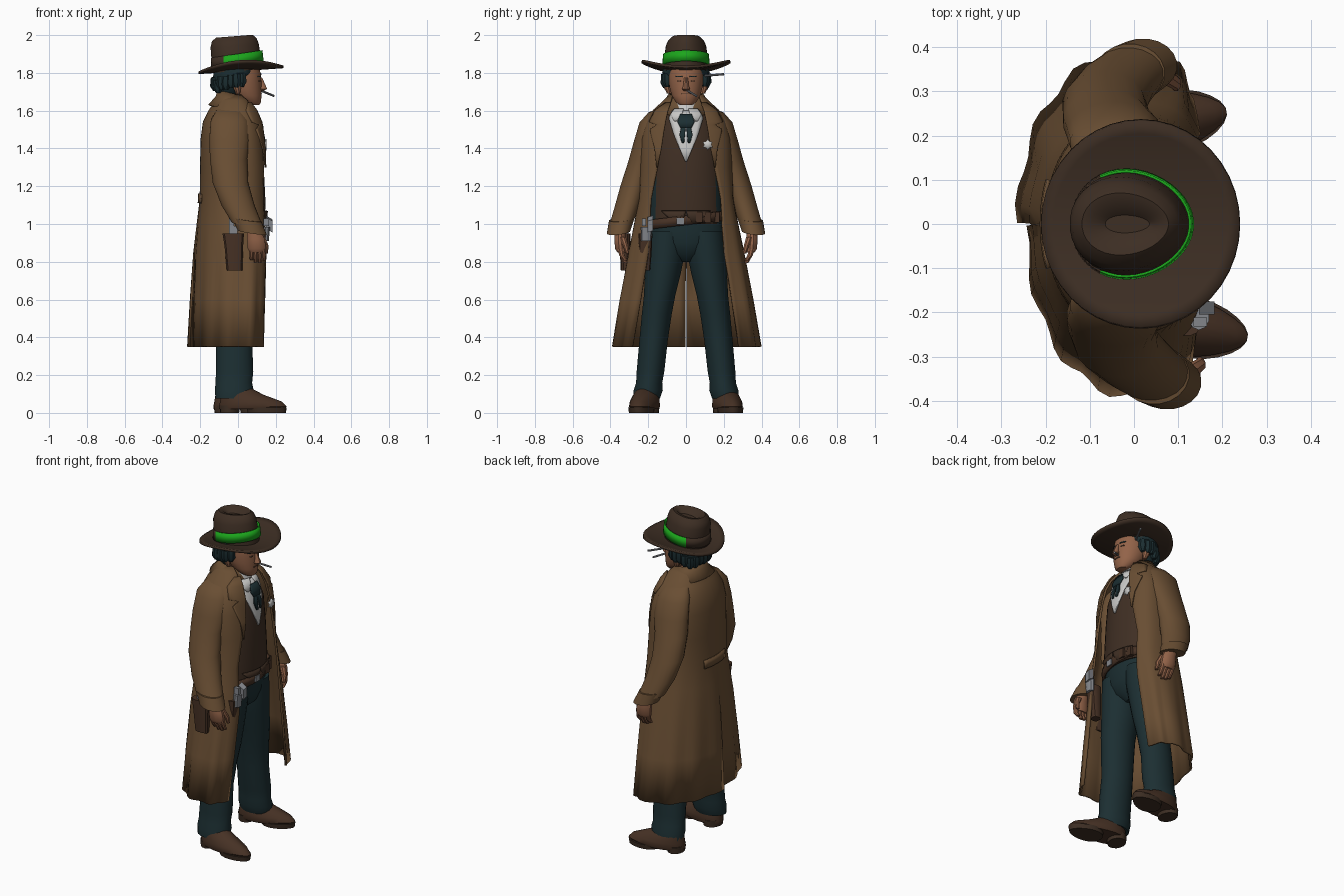
import bpy, bmesh, math, random
from mathutils import Vector

random.seed(4)
sin, cos, pi = math.sin, math.cos, math.pi


def material(name, r, g, b):
    m = bpy.data.materials.new(name)
    m.diffuse_color = (r, g, b, 1)
    return m


COAT = material("tan coat", .141, .076, .033)
VEST = material("brown vest", .050, .028, .017)
TEAL = material("dark teal cloth", .0116, .028, .032)
HAT = material("hat brown", .046, .027, .017)
LEATHER = material("leather", .062, .031, .018)
SKIN = material("skin", .29, .125, .066)
GREEN = material("green band", .0116, .38, .0116)
WHITE = material("white cloth", .58, .58, .57)
SILVER = material("silver", .23, .24, .26)


def make(name, verts, faces, mat, thick=0, rule=None, mat2=None):
    bm = bmesh.new()
    vs = [bm.verts.new(v) for v in verts]
    for f in faces:
        bm.faces.new([vs[i] for i in f])
    bmesh.ops.recalc_face_normals(bm, faces=bm.faces)
    me = bpy.data.meshes.new(name)
    me.materials.append(mat)
    if rule:
        me.materials.append(mat2)
        for f in bm.faces:
            f.material_index = int(rule(f.calc_center_median()))
    bm.to_mesh(me)
    bm.free()
    ob = bpy.data.objects.new(name, me)
    bpy.context.collection.objects.link(ob)
    if thick:
        mod = ob.modifiers.new("thickness", 'SOLIDIFY')
        mod.thickness, mod.offset = thick, 0
    return ob


def power(v, e):
    return math.copysign(abs(v) ** e, v)


def loft(name, rings, mat, n=20, tilt=(0, 0), taper=0, e=(1, 1), cap=True, **kw):
    """Stack of rings (x, y, z, rx, ry); tilt shears z, taper narrows +x."""
    verts, faces = [], []
    for x, y, z, rx, ry in rings:
        for i in range(n):
            a = 2 * pi * (i + .5) / n
            dx = rx * power(cos(a), e[0])
            dy = ry * power(sin(a), e[1]) * (1 - taper * cos(a))
            verts.append((x + dx, y + dy, z + tilt[0] * dx + tilt[1] * dy))
    for j in range(len(rings) - 1):
        for i in range(n):
            k = (i + 1) % n
            faces.append((j * n + i, j * n + k, j * n + n + k, j * n + n + i))
    if cap:
        faces += [tuple(range(n)), tuple(range(len(verts) - n, len(verts)))]
    return make(name, verts, faces, mat, **kw)


def box(name, x, y, z, sx, sy, sz, mat, tilt=(0, 0)):
    r = 2 ** .5 / 2
    return loft(name, [(x, y, z - sz / 2, sx * r, sy * r), (x, y, z + sz / 2, sx * r, sy * r)], mat, 4, tilt)


def surface(rings, y, z, e, side=1):
    """x of a loft's front (or back) at the given y and z."""
    for a, b in zip(rings, rings[1:]):
        if z <= b[2]:
            break
    t = min(1, max(0, (z - a[2]) / (b[2] - a[2])))
    cx, rx, ry = (a[i] + (b[i] - a[i]) * t for i in (0, 3, 4))
    s = min(.999, abs(y) / ry) ** (1 / e[1])
    return cx + side * rx * (1 - s * s) ** (e[0] / 2)


def panel(name, rings, rows, mat, off, e=(1, 1), side=1, m=8):
    """Thin plate following a loft; rows are (z, y0, y1)."""
    verts, faces = [], []
    for z, y0, y1 in rows:
        for i in range(m + 1):
            y = y0 + (y1 - y0) * i / m
            verts.append((surface(rings, y, z, e, side) + side * off, y, z))
    w = m + 1
    for j in range(len(rows) - 1):
        for i in range(m):
            faces.append((j * w + i, j * w + i + 1, j * w + w + i + 1, j * w + w + i))
    return make(name, verts, faces, mat, thick=.008)


# Coat body: open-fronted shell, rounder behind than in front, with folds and a back slit
E, EB = (.6, .8), (.9, .95)
# z, back x, middle x, front x, half width, half opening
spec = [(.35, -.258, .01, .155, .385, .28), (.6, -.246, .005, .16, .345, .24), (.85, -.23, 0, .165, .30, .20),
        (1.0, -.213, -.005, .165, .27, .19), (1.13, -.197, -.01, .16, .245, .185), (1.3, -.195, -.02, .15, .24, .15),
        (1.45, -.192, -.025, .137, .235, .125), (1.54, -.18, -.03, .12, .21, .11), (1.6, -.15, -.03, .095, .17, .10),
        (1.65, -.115, -.03, .06, .115, .08), (1.68, -.10, -.03, .03, .085, .07)]
coat = [(c, 0, z, f - c, ry) for z, b, c, f, ry, o in spec]
coat_back = [(c, 0, z, c - b, ry) for z, b, c, f, ry, o in spec]
H = 26
verts, faces = [], []
for z, b, c, fr, ry, opening in spec:
    a0 = math.asin((opening / ry) ** (1 / E[1]))
    half = [a0 + (pi - .006 - a0) * i / (H - 1) for i in range(H)]
    for a in half + [2 * pi - a for a in reversed(half)]:
        f = 1 + .035 * max(0, 1.1 - z) * sin(13 * a)
        (ex, ey), rx = (E, fr - c) if cos(a) > 0 else (EB, c - b)
        if a > pi and cos(a) < 0:
            rx *= 1 - .1 * max(0, 1.1 - z)
        verts.append((c + f * rx * power(cos(a), ex), f * ry * power(sin(a), ey), z))
W = 2 * H
for j in range(len(spec) - 1):
    for i in range(W - 1):
        if i == H - 1 and j < 2:
            continue
        faces.append((j * W + i, j * W + i + 1, j * W + W + i + 1, j * W + W + i))
make("coat_body", verts, faces, COAT, thick=.012)
panel("coat_back_strap", coat_back, [(1.11, -.1, .1), (1.16, -.1, .1)], COAT, .010, EB, -1)
loft("coat_collar", [(-.035, 0, 1.6, .12, .14), (-.03, 0, 1.65, .085, .11), (-.035, 0, 1.69, .07, .085)],
     COAT, 24, (-.25, 0), cap=False, thick=.01)

# Torso: vest with teal sides, shirt front and tie
torso = [(0, 0, 1.0, .138, .20), (0, 0, 1.1, .147, .195), (-.005, 0, 1.3, .142, .19),
         (-.015, 0, 1.45, .14, .185), (-.03, 0, 1.56, .13, .15), (-.02, 0, 1.62, .085, .08)]
loft("vest", torso, VEST, 36, rule=lambda c: abs(c.y) > .165 or c.x < 0, mat2=TEAL)
panel("shirt_front", torso, [(1.33, -.004, .004), (1.40, -.034, .034), (1.48, -.066, .066),
                             (1.56, -.09, .09), (1.6, -.07, .07)], WHITE, .006)
panel("tie_knot", torso, [(1.51, -.03, .03), (1.54, -.045, .045), (1.58, -.03, .03)], TEAL, .02)
for s in (1, -1):
    panel("tie_tail", torso, [(1.43, s * .01, s * .022), (1.47, s * .006, s * .034), (1.53, 0, s * .022)], TEAL, .016)
    panel("vest_point", torso, [(1.0, s * .04, s * .045), (1.04, s * .008, s * .1), (1.07, 0, s * .13)], VEST, .010)
    # collar wings
    panel("shirt_collar_wing", torso, [(1.545, s * .05, s * .062), (1.58, s * .022, s * .08), (1.61, s * .012, s * .06)], WHITE, .014)
loft("shirt_collar", [(.0, 0, 1.555, .092, .088), (.0, 0, 1.60, .077, .082), (.0, 0, 1.65, .062, .068)], WHITE, 20)

# Star badge on the chest
badge = [(.0 if i == 0 else (.03 if i % 2 else .019)) for i in range(13)]
bv = [(.147, .115 + r * cos(i * pi / 6), 1.42 + r * sin(i * pi / 6)) for i, r in enumerate(badge)]
make("star_badge", bv, [(0, i, i % 12 + 1) for i in range(1, 13)], WHITE, thick=.008)

# Hips and belt
loft("trouser_hips", [(0, 0, .80, .05, .04), (0, 0, .84, .1, .12), (0, 0, .9, .118, .195), (0, 0, .96, .127, .205),
                      (0, 0, 1.04, .13, .19)], TEAL, 28)
loft("gun_belt", [(0, 0, .995, .146, .206), (0, 0, 1.045, .150, .206)], LEATHER, 32, (0, .12), cap=False, thick=.012)
box("belt_buckle", .152, -.03, 1.015, .012, .04, .035, SILVER)
for y in (.07, .115, .16):
    box("belt_pouch", surface(torso, y, 1.03, (1, 1)) + .008, y, 1.035, .026, .036, .055, LEATHER)

# Paired limbs, feet, hands and lapels; the left arm hangs a little further back
for s in (1, -1):
    side = "left" if s > 0 else "right"
    d = -.055 if s > 0 else 0
    panel(side + "_lapel", coat, [(1.3, s * .15, s * .155), (1.4, s * .13, s * .165), (1.5, s * .115, s * .19),
                                  (1.525, s * .11, s * .155), (1.54, s * .108, s * .195),
                                  (1.6, s * .095, s * .165), (1.64, s * .08, s * .11)], COAT, .014, E)
    loft(side + "_sleeve", [(-.045, s * .10, 1.625, .04, .03), (-.045, s * .15, 1.6, .07, .05),
                            (-.045, s * .183, 1.55, .1, .064),
                            (-.045, s * .207, 1.45, .108, .07), (-.05 + d * .2, s * .23, 1.35, .1, .075),
                            (-.04 + d * .5, s * .27, 1.22, .095, .077), (d * .8, s * .308, 1.1, .088, .072),
                            (.045 + d, s * .34, 1.01, .078, .066)], COAT, 20, (0, -.2 * s))
    loft(side + "_cuff", [(.045 + d, s * .34, 1.025, .08, .068), (.075 + d, s * .358, .955, .078, .062)], COAT, 20, (-.15, -.1 * s))
    loft(side + "_palm", [(.08 + d, s * .35, .98, .035, .03), (.095 + d, s * .35, .92, .048, .03),
                          (.1 + d, s * .347, .87, .05, .03), (.1 + d, s * .342, .85, .04, .022)], SKIN, 12)
    for i in range(4):
        x, lift = .068 + .022 * i + d, .012 * abs(i - 1.6)
        loft(side + "_finger", [(x, s * .347, .875, .014, .018), (x + .004, s * .34, .835, .013, .015),
                                (x + .004, s * .32, .79 + lift, .01, .011)], SKIN, 8)
    loft(side + "_thumb", [(.125 + d, s * .335, .93, .02, .018), (.148 + d, s * .32, .885, .015, .015),
                           (.15 + d, s * .31, .845, .009, .01)], SKIN, 8)
    loft(side + "_trouser_leg", [(-.022, s * .208, .075, .098, .07), (-.02, s * .2, .12, .104, .078),
                                 (-.022, s * .195, .16, .098, .07), (-.018, s * .188, .22, .1, .074),
                                 (-.02, s * .172, .38, .096, .076), (-.01, s * .155, .52, .1, .08),
                                 (.0, s * .14, .62, .105, .084), (0, s * .122, .74, .112, .096),
                                 (0, s * .108, .85, .12, .104), (0, s * .1, .96, .124, .1)], TEAL, 20)
    shoe = [loft(side + "_shoe", [(.07, 0, .02, .176, .07), (.075, 0, .035, .182, .076), (.065, 0, .06, .166, .074),
                                  (.02, 0, .095, .115, .065), (-.01, 0, .13, .075, .05)], LEATHER, 24, taper=.22),
            loft(side + "_shoe_sole", [(.15, 0, 0, .102, .064), (.15, 0, .028, .107, .068)], HAT, 20, taper=.2),
            loft(side + "_shoe_heel", [(-.05, 0, 0, .05, .06), (-.048, 0, .04, .055, .064)], HAT, 16)]
    for ob in shoe:
        ob.location = (-.03 if s > 0 else .005, s * .212, 0)
        ob.rotation_euler.z = s * .18
        ob.scale.x = .95 if s > 0 else 1

# Holsters and revolvers: one on the hip, one at the front
loft("hip_holster", [(-.018, -.322, .755, .042, .024), (-.022, -.322, .88, .05, .03), (-.025, -.322, .95, .058, .03)], LEATHER, 12, e=(.6, .7))
box("hip_gun_frame", -.025, -.318, .965, .045, .025, .05, SILVER)
box("hip_gun_grip", -.035, -.318, .995, .025, .022, .06, SILVER, (-.8, 0))
loft("front_holster", [(.1, -.215, .755, .025, .026), (.11, -.215, .85, .032, .034), (.115, -.215, .95, .036, .038)], LEATHER, 12, e=(.7, .6))
loft("front_gun_cylinder", [(.142, -.21, .91, .022, .028), (.147, -.21, .985, .024, .03)], SILVER, 10)
box("front_gun_grip", .165, -.19, 1.0, .035, .03, .06, SILVER, (-.6, .3))
box("front_gun_hammer", .15, -.222, 1.01, .03, .02, .04, SILVER)

# Head and face
loft("neck", [(-.0, 0, 1.58, .055, .058), (.01, 0, 1.72, .055, .06)], SKIN, 16)
head = [(.085, 0, 1.63, .028, .034), (.07, 0, 1.645, .052, .055), (.045, 0, 1.68, .08, .076),
        (.03, 0, 1.72, .095, .087), (.024, 0, 1.76, .1, .093), (.02, 0, 1.8, .1, .094), (.01, 0, 1.84, .1, .09)]
loft("head", head, SKIN, 24)
loft("nose", [(.122, 0, 1.705, .012, .013), (.133, 0, 1.715, .022, .021), (.13, 0, 1.735, .017, .014), (.118, 0, 1.775, .01, .01)], SKIN, 10)
panel("mouth", head, [(1.687, -.022, .022), (1.691, -.022, .022)], LEATHER, -.002)
for s in (1, -1):
    panel("eye", head, [(1.754, s * .026, s * .046), (1.76, s * .026, s * .046)], LEATHER, -.002)
    panel("eyebrow", head, [(1.777, s * .018, s * .055), (1.783, s * .02, s * .052)], TEAL, -.001)
    loft("ear", [(.0, s * .09, 1.69, .012, .012), (-.005, s * .1, 1.72, .022, .016), (-.005, s * .1, 1.75, .022, .016)], SKIN, 8)

# Hair with loose tufts around the nape and temples
loft("hair", [(-.05, 0, 1.675, .045, .065), (-.045, 0, 1.71, .078, .09), (-.035, 0, 1.76, .098, .112),
              (-.02, 0, 1.8, .112, .128), (-.015, 0, 1.84, .112, .118)], TEAL, 20)
for i in range(15):
    a = pi * (.36 + 1.28 * i / 14)
    x, y, z = -.022 + .098 * cos(a), .11 * sin(a), 1.77 - .04 * max(0, -cos(a)) + random.uniform(-.015, .015)
    loft("hair_tuft", [(x, y, z - .035, .012, .012), (x, y, z - .01, .028, .026), (x, y, z + .035, .024, .024)], TEAL, 7)

# Cigarette and the small stick tucked under the brim
for name, p, q in (("cigarette", (.125, .01, 1.705), (.19, .055, 1.678)), ("tucked_stick", (.07, .10, 1.785), (.12, .2, 1.793))):
    bpy.ops.mesh.primitive_cylinder_add(vertices=8, radius=.006, depth=(Vector(q) - Vector(p)).length,
                                        location=(Vector(p) + Vector(q)) / 2)
    ob = bpy.context.object
    ob.name = name
    ob.rotation_euler = (Vector(q) - Vector(p)).to_track_quat('Z', 'Y').to_euler()
    ob.data.materials.append(SILVER)

# Hat: curled brim, pinched crown, band that is green in front
n, radii = 40, (.3, .5, .7, .88, 1)
verts = []
for r in radii:
    for i in range(n):
        a = 2 * pi * i / n
        x, y = .015 + .225 * r * cos(a), .235 * r * sin(a)
        verts.append((x, y, 1.815 + .045 * (y / .235) ** 2 + .07 * x))
faces = [(j * n + i, j * n + (i + 1) % n, j * n + n + (i + 1) % n, j * n + n + i)
         for j in range(len(radii) - 1) for i in range(n)]
make("hat_brim", verts, faces, HAT, thick=.014)
loft("hat_crown", [(-.006, 0, 1.81, .134, .12), (-.01, 0, 1.88, .131, .115), (-.018, 0, 1.945, .128, .106),
                   (-.02, 0, 1.975, .119, .092), (-.02, 0, 1.994, .098, .07), (-.018, 0, 1.988, .078, .045),
                   (-.015, 0, 1.965, .05, .02)], HAT, 32, (.08, 0), taper=.12)
loft("hat_band", [(-.004, 0, 1.842, .137, .122), (-.006, 0, 1.9, .133, .118)], HAT, 40, (.15, 0), taper=.1,
     cap=False, thick=.006, rule=lambda c: c.x > -.075, mat2=GREEN)

# Smooth shading with sharp edges kept
bpy.ops.object.select_all(action='SELECT')
bpy.context.view_layer.objects.active = bpy.data.objects["coat_body"]
bpy.ops.object.shade_smooth_by_angle(angle=math.radians(35))
